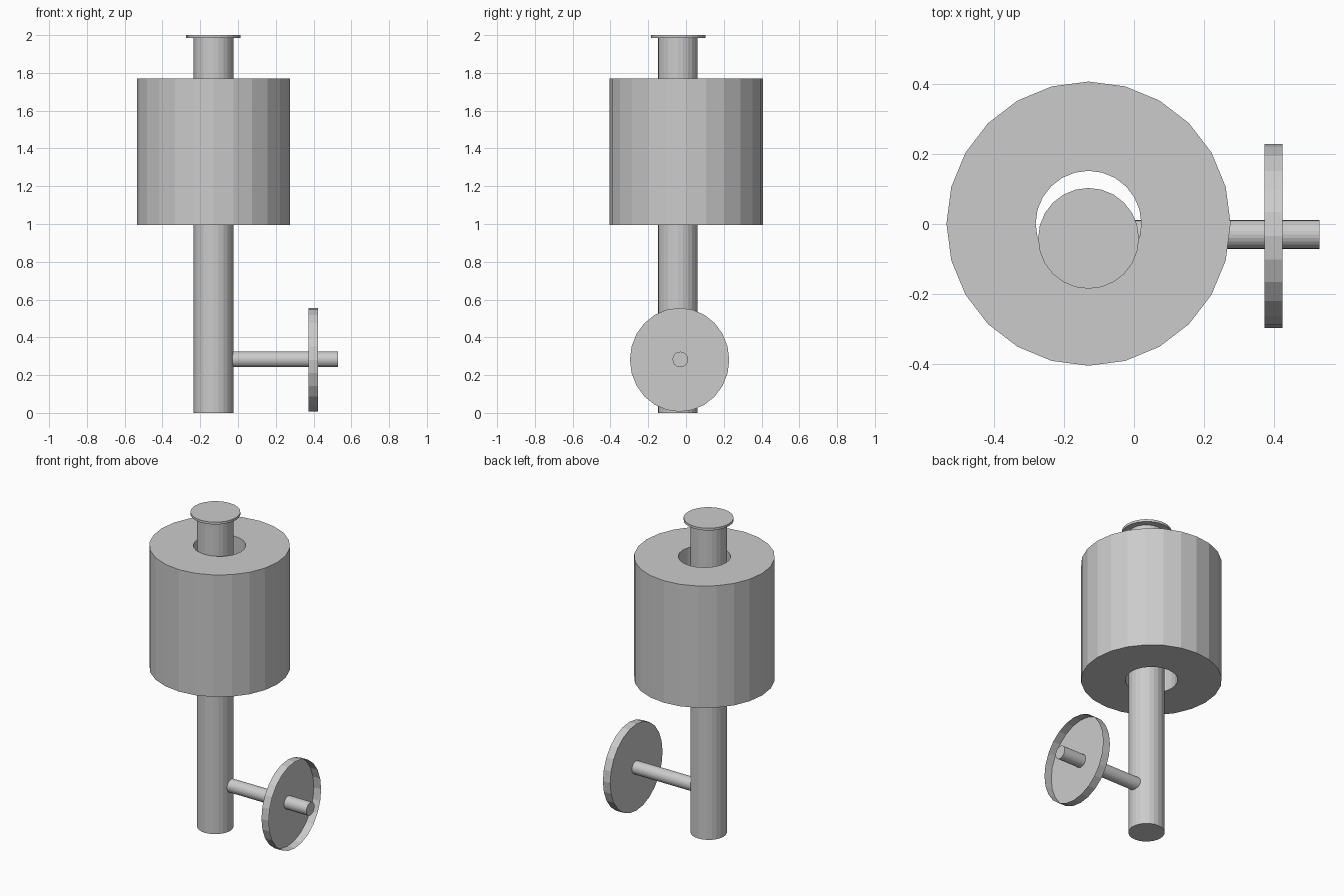
import bpy, bmesh
from math import cos, sin, tau

if "Cube" in bpy.data.objects:
    bpy.data.objects.remove(bpy.data.objects["Cube"])

SIDES = 24


def lathe(name, profile, center, axis='Z', stretch=1.0, close=False):
    """Spin (radius, height) points about an axis; radius 0 makes a cap centre."""
    bm = bmesh.new()
    rings = []
    for r, h in profile:
        ring = []
        for i in range(1 if r == 0 else SIDES):
            a = tau * i / SIDES
            u, v = r * cos(a), r * sin(a)
            p = (u, v, h) if axis == 'Z' else (h, u, v * stretch)
            ring.append(bm.verts.new([p[k] + center[k] for k in range(3)]))
        rings.append(ring)
    pairs = list(zip(rings, rings[1:]))
    if close:
        pairs.append((rings[-1], rings[0]))
    for a, b in pairs:
        if len(a) == 1:
            bm.faces.new(b)
        elif len(b) == 1:
            bm.faces.new(a)
        else:
            for i in range(SIDES):
                j = (i + 1) % SIDES
                bm.faces.new((a[i], a[j], b[j], b[i]))
    # Caps are n-gons, so drop the unused centre points
    bmesh.ops.delete(bm, geom=[v for v in bm.verts if not v.link_faces], context='VERTS')
    bmesh.ops.recalc_face_normals(bm, faces=bm.faces)
    mesh = bpy.data.meshes.new(name)
    bm.to_mesh(mesh)
    bm.free()
    obj = bpy.data.objects.new(name, mesh)
    bpy.context.collection.objects.link(obj)
    return obj


def rod(name, radius, start, end, center, axis='Z'):
    return lathe(name, [(0, start), (radius, start), (radius, end), (0, end)], center, axis)


# Upright pole and its flat top cap
rod("pole", 0.105, 0, 1.985, (-0.13, -0.043, 0))
rod("top_cap", 0.144, 1.985, 2.0, (-0.13, -0.041, 0))

# Thick-walled drum around the pole
lathe("drum", [(0.406, 0.995), (0.406, 1.77), (0.151, 1.77), (0.151, 0.995)],
      (-0.13, 0.001, 0), close=True)

# Side axle
rod("axle", 0.041, -0.04, 0.53, (0, -0.03, 0.283), 'X')

# Thin dish-shaped wheel, open on the outer side
lathe("wheel", [(0, 0.373), (0.263, 0.373), (0.263, 0.424)],
      (0, -0.034, 0.281), 'X', stretch=1.045)
